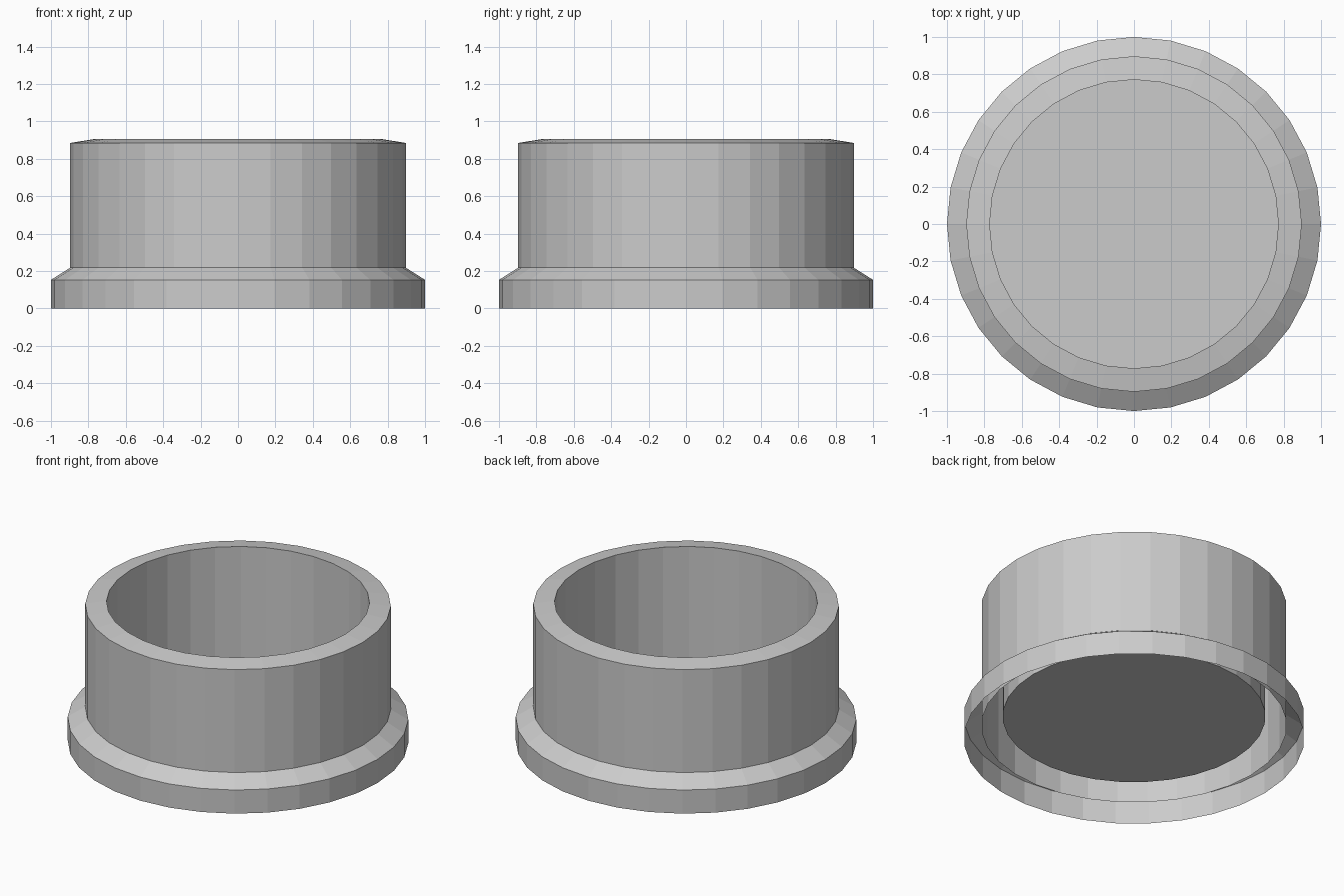
import bpy
import bmesh
from math import cos, sin, tau

if "Cube" in bpy.data.objects:
    bpy.data.objects.remove(bpy.data.objects["Cube"])

SIDES = 32


def lathe(name, profile, cap_end=False):
    """Revolve (radius, z) points about z as a flat-faced sheet."""
    bm = bmesh.new()
    rings = []
    for r, z in profile:
        rings.append([bm.verts.new((r * cos(tau * i / SIDES), r * sin(tau * i / SIDES), z))
                      for i in range(SIDES)])
    for low, high in zip(rings, rings[1:]):
        for i in range(SIDES):
            j = (i + 1) % SIDES
            bm.faces.new((low[i], low[j], high[j], high[i]))
    if cap_end:
        bm.faces.new(rings[-1])
    mesh = bpy.data.meshes.new(name)
    bm.to_mesh(mesh)
    bm.free()
    obj = bpy.data.objects.new(name, mesh)
    bpy.context.collection.objects.link(obj)
    return obj


# Cup: outer wall, sloped rim, inner wall and recessed floor, open underneath
lathe("cup", [(0.897, 0.085), (0.897, 0.885), (0.772, 0.905), (0.772, 0.15)], cap_end=True)

# Flared skirt around the foot, hollow below
lathe("skirt", [(1.0, 0.0), (1.0, 0.153), (0.897, 0.218)])
